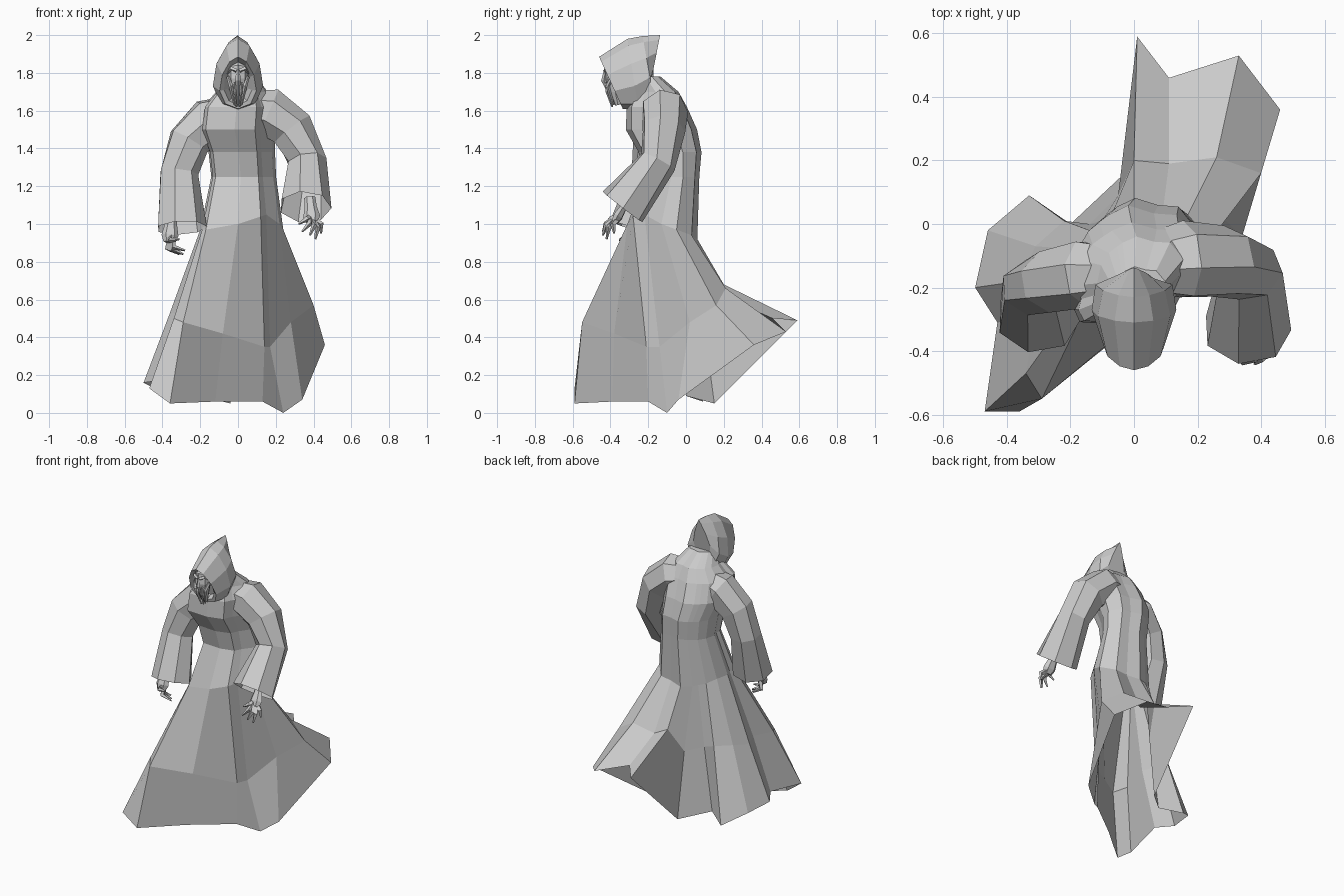
import bpy, bmesh, math
from mathutils import Vector

if "Cube" in bpy.data.objects:
    bpy.data.objects.remove(bpy.data.objects["Cube"])

grey = bpy.data.materials.new("cloth grey")
grey.use_nodes = True
grey.diffuse_color = (.6, .6, .6, 1)
grey.node_tree.nodes["Principled BSDF"].inputs["Base Color"].default_value = (.6, .6, .6, 1)


def loft(name, rings, cap_start=False, cap_end=False):
    """Skin a list of closed rings, each with the same number of points."""
    bm = bmesh.new()
    loops = [[bm.verts.new(p) for p in ring] for ring in rings]
    count = len(loops[0])
    for low, high in zip(loops, loops[1:]):
        for i in range(count):
            j = (i + 1) % count
            bm.faces.new((low[i], low[j], high[j], high[i]))
    if cap_start:
        bm.faces.new(loops[0])
    if cap_end:
        bm.faces.new(loops[-1])
    bmesh.ops.recalc_face_normals(bm, faces=bm.faces)
    mesh = bpy.data.meshes.new(name)
    bm.to_mesh(mesh)
    bm.free()
    mesh.materials.append(grey)
    obj = bpy.data.objects.new(name, mesh)
    bpy.context.collection.objects.link(obj)
    return obj


def sweep(name, path, sides=7, squash=1.0, cap_start=True, cap_end=True):
    """Round tube along (x, y, z, radius) stations."""
    centres = [Vector(p[:3]) for p in path]
    rings = []
    for k, station in enumerate(path):
        tangent = (centres[min(k + 1, len(path) - 1)] - centres[max(k - 1, 0)]).normalized()
        side = tangent.cross(Vector((0, 1, .2))).normalized()
        depth = side.cross(tangent) * squash
        rings.append([centres[k] + station[3] * (side * math.cos(a) + depth * math.sin(a))
                      for a in (math.tau * i / sides for i in range(sides))])
    return loft(name, rings, cap_start, cap_end)


# Robe: each fold runs from hem to knee to hip, counterclockwise from the front right
FOLDS = [
    ((-.47, -.59, .13), (-.34, -.47, .5), (-.19, -.26, .97)),
    ((-.36, -.59, .05), (-.29, -.55, .48), (-.17, -.3, .97)),
    ((-.12, -.39, .06), (-.08, -.38, .42), (0, -.31, 1)),
    ((.13, -.2, .06), (.14, -.21, .35), (.12, -.28, 1.04)),
    ((.24, -.1, 0), (.17, -.14, .35), (.15, -.22, 1.05)),
    ((.34, -.04, .07), (.28, .02, .48), (.22, -.13, 1)),
    ((.46, .36, .36), (.4, .16, .57), (.24, -.05, .97)),
    ((.33, .53, .43), (.26, .21, .66), (.17, .03, .94)),
    ((.11, .46, .5), (.11, .19, .62), (.09, .035, .93)),
    ((.01, .59, .49), (0, .2, .68), (0, .06, .92)),
    ((-.04, .15, .05), (-.05, .09, .5), (-.07, .03, .93)),
    ((-.2, 0, .09), (-.14, 0, .52), (-.1, .01, .94)),
    ((-.33, .09, .06), (-.22, .01, .55), (-.14, -.02, .95)),
    ((-.46, -.02, .14), (-.31, -.07, .55), (-.18, -.08, .97)),
    ((-.5, -.2, .16), (-.36, -.18, .53), (-.2, -.17, .97)),
    ((-.43, -.31, .17), (-.31, -.29, .53), (-.18, -.22, .97)),
]
robe = [[Vector(fold[level]) for fold in FOLDS] for level in range(3)]
hip = robe[2]
# Torso rings reuse the hip outline: height, centre x, centre y, scale x, scale y
for z, cx, cy, sx, sy in [(1.25, .03, -.07, .78, .78), (1.38, .02, -.08, .8, .9),
                          (1.5, 0, -.125, .9, 1.02), (1.62, .01, -.15, .88, .86),
                          (1.7, .02, -.155, .62, .64), (1.78, .01, -.21, .4, .42)]:
    robe.append([Vector((cx + (p.x - .02) * sx, cy + (p.y + .12) * sy, z)) for p in hip])
loft("robe", robe, cap_end=True)

# Sleeves
sweep("left_sleeve", [(.02, -.13, 1.62, .09), (.16, -.115, 1.595, .13), (.285, -.12, 1.5, .12),
                      (.365, -.15, 1.33, .105), (.355, -.335, 1.09, .14)],
      squash=.97, cap_end=False)
sweep("right_sleeve", [(-.02, -.15, 1.6, .09), (-.15, -.155, 1.55, .125), (-.26, -.18, 1.44, .115),
                       (-.315, -.2, 1.27, .105), (-.3, -.295, .98, .135)],
      squash=.87, cap_end=False)


# Hands: a flat palm and five bent fingers
def hand(side, wrist, palm, tips, bend):
    wrist, palm, bend = Vector(wrist), Vector(palm), Vector(bend)
    sweep(side + "_palm", [(*wrist, .03), (*wrist.lerp(palm, .5), .032),
                           (*palm, .045), (*palm.lerp(wrist, -.3), .032)], 6, .6)
    for number, tip in enumerate(tips):
        tip = Vector(tip)
        root = palm.lerp(tip, .15)
        knuckle = palm.lerp(tip, .6) + bend
        sweep(f"{side}_finger_{number}", [(*root, .018), (*knuckle, .015), (*tip, .005)], 4)


hand("left", (.38, -.3, 1.14), (.39, -.36, 1.04),
     [(.32, -.4, 1), (.34, -.44, .96), (.38, -.44, .94), (.41, -.42, .92), (.44, -.38, .95)],
     (.02, -.015, .012))
hand("right", (-.35, -.27, 1.06), (-.36, -.31, .94),
     [(-.31, -.35, .92), (-.28, -.34, .86), (-.29, -.31, .84), (-.31, -.28, .84), (-.33, -.26, .85)],
     (-.03, -.01, -.015))


# Hood: tilted rings given by top and bottom (y, z) and half width
def hood_ring(top, bottom, width, taper, sides=10):
    top, bottom = Vector((0, *top)), Vector((0, *bottom))
    ring = []
    for i in range(sides):
        a = math.tau * i / sides
        p = top.lerp(bottom, .5 - .5 * math.cos(a))
        p.x = width * math.sin(a) * (1 - taper * math.cos(a))
        ring.append(p)
    return ring


loft("hood", [hood_ring((-.36, 1.85), (-.3, 1.65), .05, .1),
              hood_ring((-.42, 1.86), (-.34, 1.63), .075, .1),
              hood_ring((-.46, 1.885), (-.335, 1.61), .095, .25),
              hood_ring((-.31, 1.98), (-.25, 1.6), .13, .25),
              hood_ring((-.23, 1.995), (-.17, 1.66), .115, .35),
              hood_ring((-.137, 2), (-.19, 1.73), .055, .7)], True, True)

# Gaunt face: a long skull tapering to the chin
sweep("face", [(0, -.36, 1.87, .025), (0, -.375, 1.83, .052), (0, -.38, 1.77, .052),
               (0, -.375, 1.7, .038), (0, -.36, 1.63, .018)], 8, .9)
sweep("nose_ridge", [(0, -.42, 1.84, .008), (0, -.435, 1.76, .014), (0, -.4, 1.68, .007)], 4)
for label, s in (("left", 1), ("right", -1)):
    sweep(label + "_brow", [(s * .008, -.43, 1.81, .01), (s * .035, -.42, 1.825, .012),
                            (s * .055, -.385, 1.8, .007)], 4)
    sweep(label + "_cheek_ridge", [(s * .052, -.39, 1.78, .01), (s * .038, -.415, 1.73, .011),
                                   (s * .018, -.385, 1.63, .006)], 4)
    sweep(label + "_jaw_ridge", [(s * .02, -.42, 1.75, .006), (s * .016, -.418, 1.7, .008),
                                 (s * .008, -.39, 1.62, .005)], 4)
